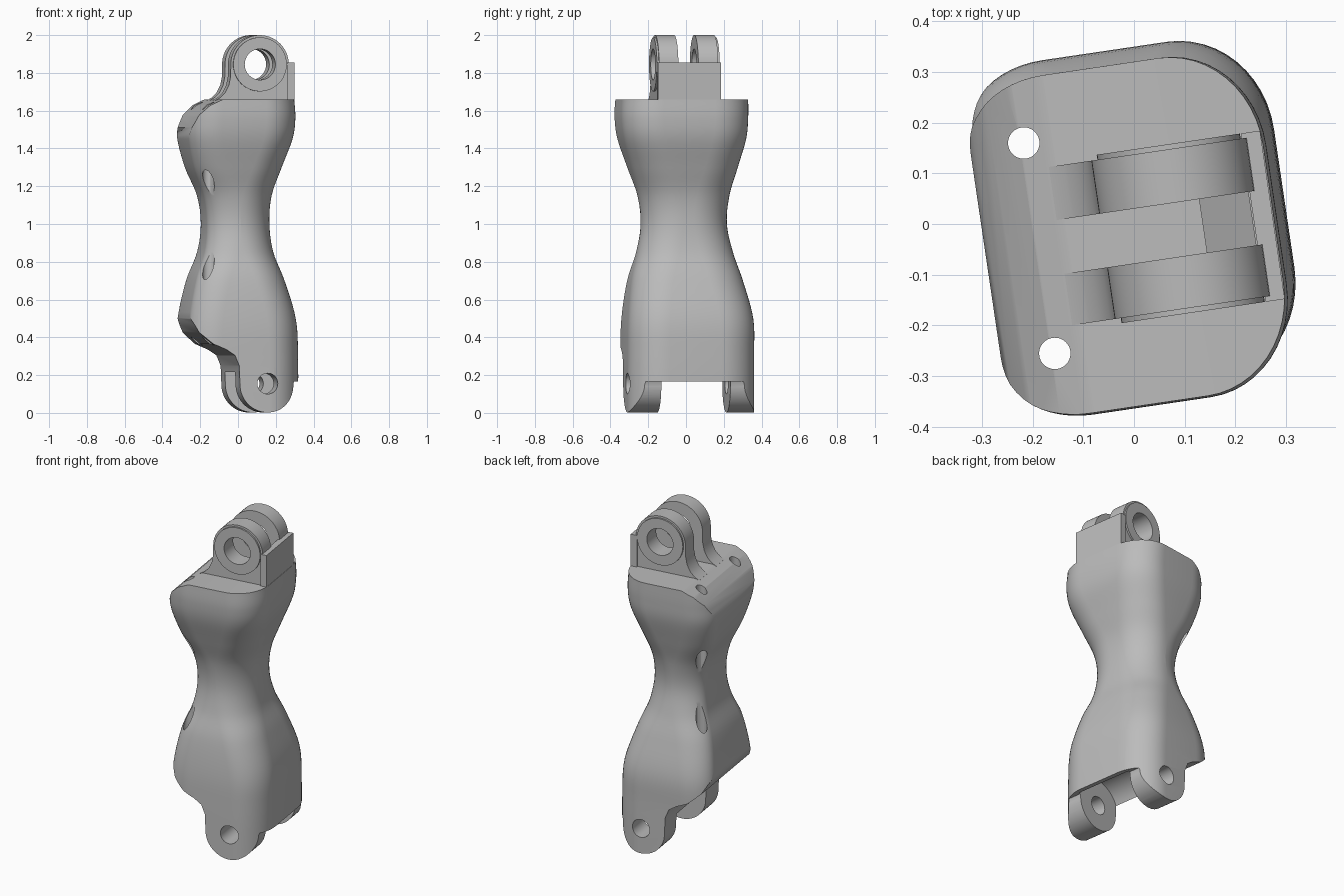
import bpy, bmesh
from math import radians, sin, cos, pi
from mathutils import Matrix, Vector

cube = bpy.data.objects.get("Cube")
if cube:
    bpy.data.objects.remove(cube, do_unlink=True)

TWIST = Matrix.Rotation(radians(8.4), 4, 'Z')   # whole part is turned slightly
grey = bpy.data.materials.new("matte_grey")
grey.use_nodes = True
grey.diffuse_color = (0.5, 0.5, 0.5, 1)
grey.node_tree.nodes["Principled BSDF"].inputs["Base Color"].default_value = (0.5, 0.5, 0.5, 1)


def finish_mesh(name, bm):
    bmesh.ops.recalc_face_normals(bm, faces=bm.faces)
    mesh = bpy.data.meshes.new(name)
    bm.to_mesh(mesh)
    bm.free()
    mesh.materials.append(grey)
    obj = bpy.data.objects.new(name, mesh)
    bpy.context.collection.objects.link(obj)
    return obj


def loft(name, rings):
    """Skin a list of equal-length closed rings and cap both ends."""
    bm = bmesh.new()
    rows = [[bm.verts.new(p) for p in ring] for ring in rings]
    for a, b in zip(rows, rows[1:]):
        for i in range(len(a)):
            j = (i + 1) % len(a)
            bm.faces.new((a[i], a[j], b[j], b[i]))
    bm.faces.new(rows[0])
    bm.faces.new(rows[-1])
    return finish_mesh(name, bm)


def prism(name, outline, back, front):
    """Extrude an x-z outline along y."""
    return loft(name, [[(x, y, z) for x, z in outline] for y in (back, front)])


def arc(cx, cz, r, start, end, steps=32):
    angles = [radians(start + (end - start) * i / steps) for i in range(steps + 1)]
    return [(cx + r * cos(a), cz + r * sin(a)) for a in angles]


def circle(cx, cz, r):
    return arc(cx, cz, r, 0, 360, 48)[:-1]


def box(x0, x1, z0, z1):
    return [(x0, z0), (x1, z0), (x1, z1), (x0, z1)]


def boolean(obj, tool, operation='DIFFERENCE'):
    tool.hide_render = True
    mod = obj.modifiers.new("cut", 'BOOLEAN')
    mod.operation, mod.object, mod.solver = operation, tool, 'EXACT'
    bpy.context.view_layer.objects.active = obj
    bpy.ops.object.modifier_apply(modifier=mod.name)
    bpy.data.objects.remove(tool, do_unlink=True)


def smooth(points, steps=6):
    """Catmull-Rom through the given vectors."""
    pts = [points[0]] + points + [points[-1]]
    out = []
    for a, b, c, d in zip(pts, pts[1:], pts[2:], pts[3:]):
        for i in range(steps):
            t = i / steps
            out.append(0.5 * (2 * b + (c - a) * t + (2 * a - 5 * b + 4 * c - d) * t * t
                              + (3 * b - a - 3 * c + d) * t ** 3))
    return out + [points[-1]]


def section(z, x0, x1, y0, y1):
    """Rounded rectangle, with broader corners on the +x side."""
    corners = [(x1, y1, -0.18, -0.2, 0), (x0, y1, 0.165, -0.125, 1),
               (x0, y0, 0.165, 0.125, 2), (x1, y0, -0.18, 0.2, 3)]
    ring = []
    for x, y, rx, ry, quarter in corners:
        for i in range(13):
            a = (quarter + i / 12) * pi / 2
            ring.append((x + rx + abs(rx) * cos(a), y + ry + abs(ry) * sin(a), z))
    return ring


# Waisted body: height, x range, y range
keys = [(0, -.3, .3, -.33, .345), (.3, -.3, .3, -.33, .345), (.5, -.29, .288, -.325, .342),
        (.7, -.252, .232, -.3, .295), (.85, -.2, .178, -.26, .25), (1, -.184, .16, -.238, .22),
        (1.15, -.203, .17, -.252, .232), (1.3, -.262, .217, -.298, .27),
        (1.45, -.297, .268, -.345, .307), (1.56, -.3, .281, -.36, .316),
        (1.66, -.3, .275, -.357, .317)]
channels = [smooth([Vector((k[0], k[i], k[i + 1])) for k in keys]) for i in (1, 3)]
body = loft("body", [section(a[0], a[1], a[2], b[1], b[2]) for a, b in zip(*channels)])

# Side outline: sloped shoulder, undercut heel and rounded hinge end
HX, HZ, HR = 0.11, 0.15, 0.148
side = [(-.4, 1.4), (-.4, .62), (-.305, .56), (-.288, .5), (-.25, .425), (-.18, .365), (-.11, .335),
        (-.065, .305), (-.042, .25)]
side += arc(HX, HZ, HR, 180, 360) + [(.262, .165), (.4, .165), (.4, 1.8), (-.1, 1.8), (-.1, 1.665),
                                     (-.136, 1.658), (-.2, 1.628), (-.255, 1.577), (-.288, 1.51),
                                     (-.305, 1.44)]
boolean(body, prism("side_envelope", side, -1, 1), 'INTERSECT')

# Hinge slot, hinge pin hole and relief in the top
boolean(body, prism("slot_cutter", box(-.5, .5, -.2, .165), -.17, .2))
boolean(body, prism("knuckle_cutter", circle(HX, HZ, .165), -.17, .2))
boolean(body, prism("pin_cutter", circle(HX, .155, .055), -1, 1))
boolean(body, prism("relief_cutter", [(.135, 1.67), (.135, 1.655), (.232, 1.6), (.232, 1.67)],
                    -.077, .03))

# Two straight cord channels, open at the waist
for y in (-.23, .19):
    ring = circle(-.192, y, .031)
    boolean(body, loft("cord_cutter", [[(a, b, z) for a, b in ring] for z in (-.1, 1.9)]))

# Upper clevis: two lugs with thin bosses around the pin hole
TX, TZ, TR = 0.09, 1.845, 0.155
lug = arc(TX, TZ, TR, -15, 180) + [(-.066, 1.78), (-.075, 1.735), (-.095, 1.695), (-.12, 1.67),
                                   (-.15, 1.652), (-.15, 1.62), (.272, 1.62), (.272, 1.78)]
parts = [body]
for name, outer, inner in (("front_lug", -.18, -.077), ("back_lug", .136, .03)):
    piece = prism(name, lug, outer, inner)
    rim = outer + (.01 if outer > 0 else -.01)
    boss = prism(name + "_boss", circle(TX, TZ, .143), outer, rim)
    for obj in (piece, boss):
        boolean(obj, prism("bore_cutter", circle(TX, TZ, .082), -1, 1))
        parts.append(obj)

# Stop plate behind the lugs
parts.append(prism("stop_plate", box(.235, .273, 1.58, 1.855), -.19, .146))

# Turn, then shade smooth with sharp edges kept
bpy.ops.object.select_all(action='DESELECT')
for obj in parts:
    obj.data.transform(TWIST)
    obj.select_set(True)
bpy.context.view_layer.objects.active = body
bpy.ops.object.shade_smooth_by_angle(angle=radians(30))
